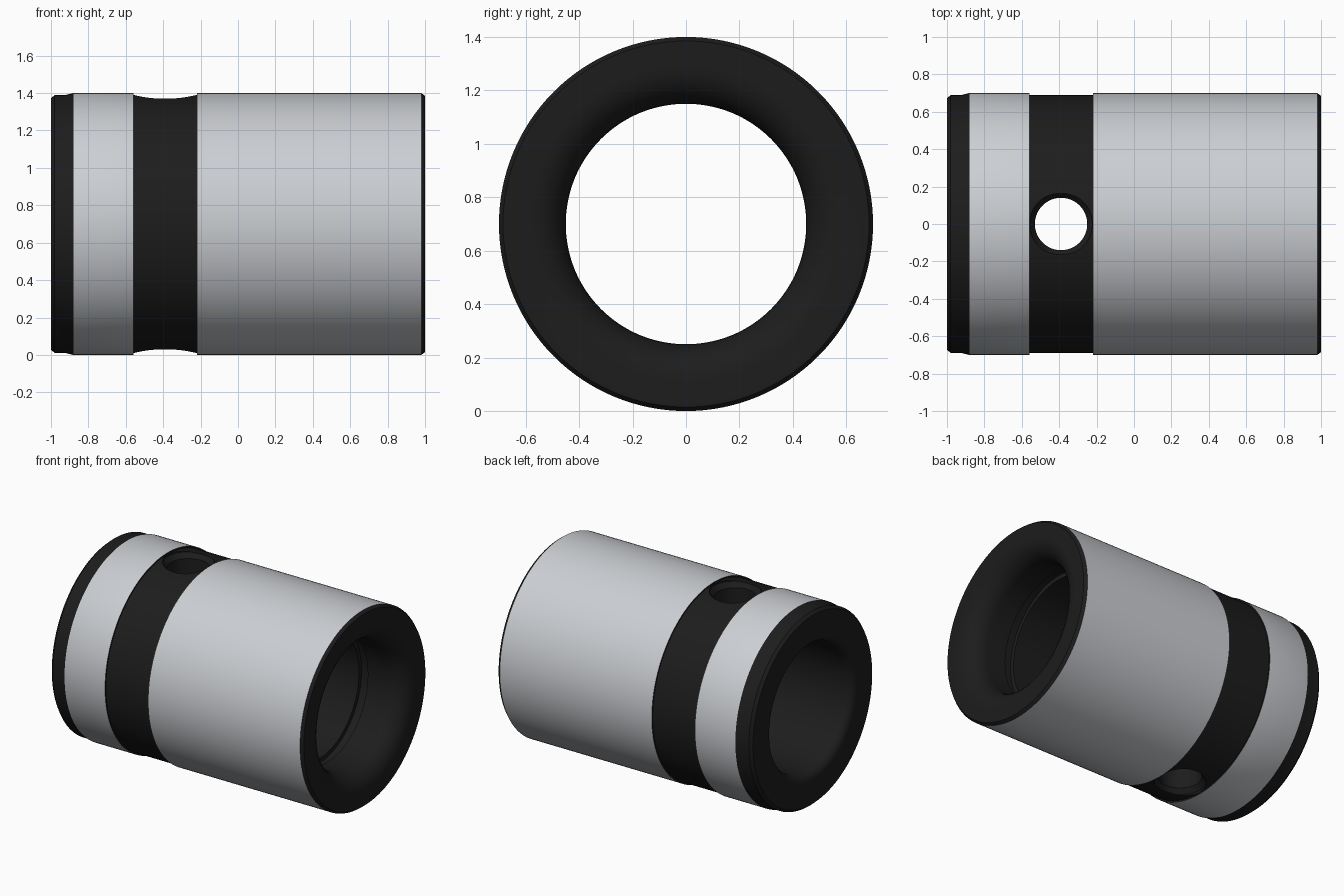
import bpy, bmesh
from math import sin, cos, pi, radians

if "Cube" in bpy.data.objects:
    bpy.data.objects.remove(bpy.data.objects["Cube"])

SIDES = 128
AXIS_Z = 0.7
HOLE_X = -0.39


def material(name, color):
    m = bpy.data.materials.new(name)
    m.diffuse_color = color
    m.use_nodes = True
    m.node_tree.nodes["Principled BSDF"].inputs["Base Color"].default_value = m.diffuse_color
    return m


def lathe(name, profile, place, sides, mats):
    """Revolve a closed (along, radius, material) profile into a ring."""
    bm = bmesh.new()
    rings = []
    for a, r, _ in profile:
        rings.append([bm.verts.new(place(a, r * cos(2 * pi * k / sides), r * sin(2 * pi * k / sides)))
                      for k in range(sides)])
    n = len(rings)
    for i in range(n):
        p, q = rings[i], rings[(i + 1) % n]
        for k in range(sides):
            j = (k + 1) % sides
            f = bm.faces.new((p[k], p[j], q[j], q[k]))
            f.material_index = profile[i][2]
    bmesh.ops.recalc_face_normals(bm, faces=bm.faces)
    mesh = bpy.data.meshes.new(name)
    bm.to_mesh(mesh)
    bm.free()
    for m in mats:
        mesh.materials.append(m)
    ob = bpy.data.objects.new(name, mesh)
    bpy.context.collection.objects.link(ob)
    return ob


black = material("black", (0.012, 0.012, 0.012, 1))
silver = material("silver", (0.6, 0.62, 0.65, 1))


def fillet(face_x, sign, size, steps=8):
    """Rounded bore mouth, from the end face to the 0.45 bore."""
    return [(face_x - sign * size * (1 - cos(t)), 0.45 + size * (1 - sin(t)), 0)
            for t in [pi / 2 * i / steps for i in range(steps + 1)]]


# outer skin: the third value is the material of the strip after each point
outer = [(-1, 0.672, 0), (-0.98, 0.69, 0), (-0.92, 0.69, 0), (-0.88, 0.70, 1),
         (-0.56, 0.70, 0), (-0.56, 0.69, 0), (-0.22, 0.69, 0), (-0.22, 0.70, 1),
         (0.98, 0.70, 0), (1, 0.685, 0)]
# bore with rounded mouths and a narrow inner groove
bore = (fillet(1, 1, 0.14)
        + [(0.71, 0.45, 0), (0.71, 0.48, 0), (0.64, 0.48, 0), (0.64, 0.45, 0)]
        + fillet(-1, -1, 0.06)[::-1])


def along_x(a, u, v):
    return (a, u, AXIS_Z + v)


bushing = lathe("bushing", outer + bore, along_x, SIDES, [black, silver])

# cross hole with a countersunk mouth at top and bottom
bm = bmesh.new()
levels = [(-0.8, 0.168), (-0.675, 0.168), (-0.64, 0.14), (0.64, 0.14), (0.675, 0.168), (0.8, 0.168)]
loops = [[bm.verts.new((HOLE_X + r * cos(2 * pi * k / 64), r * sin(2 * pi * k / 64), AXIS_Z + z))
          for k in range(64)] for z, r in levels]
for p, q in zip(loops, loops[1:]):
    for k in range(64):
        j = (k + 1) % 64
        bm.faces.new((p[k], p[j], q[j], q[k]))
bm.faces.new(loops[0][::-1])
bm.faces.new(loops[-1])
bmesh.ops.recalc_face_normals(bm, faces=bm.faces)
mesh = bpy.data.meshes.new("hole_cutter")
bm.to_mesh(mesh)
bm.free()
mesh.materials.append(black)
cutter = bpy.data.objects.new("hole_cutter", mesh)
bpy.context.collection.objects.link(cutter)
cutter.hide_render = True

cut = bushing.modifiers.new("cross_hole", 'BOOLEAN')
cut.operation = 'DIFFERENCE'
cut.solver = 'EXACT'
cut.object = cutter
bpy.context.view_layer.objects.active = bushing
bushing.select_set(True)
bpy.ops.object.modifier_apply(modifier=cut.name)
bpy.data.objects.remove(cutter)
bpy.ops.object.shade_smooth_by_angle(angle=radians(30))
